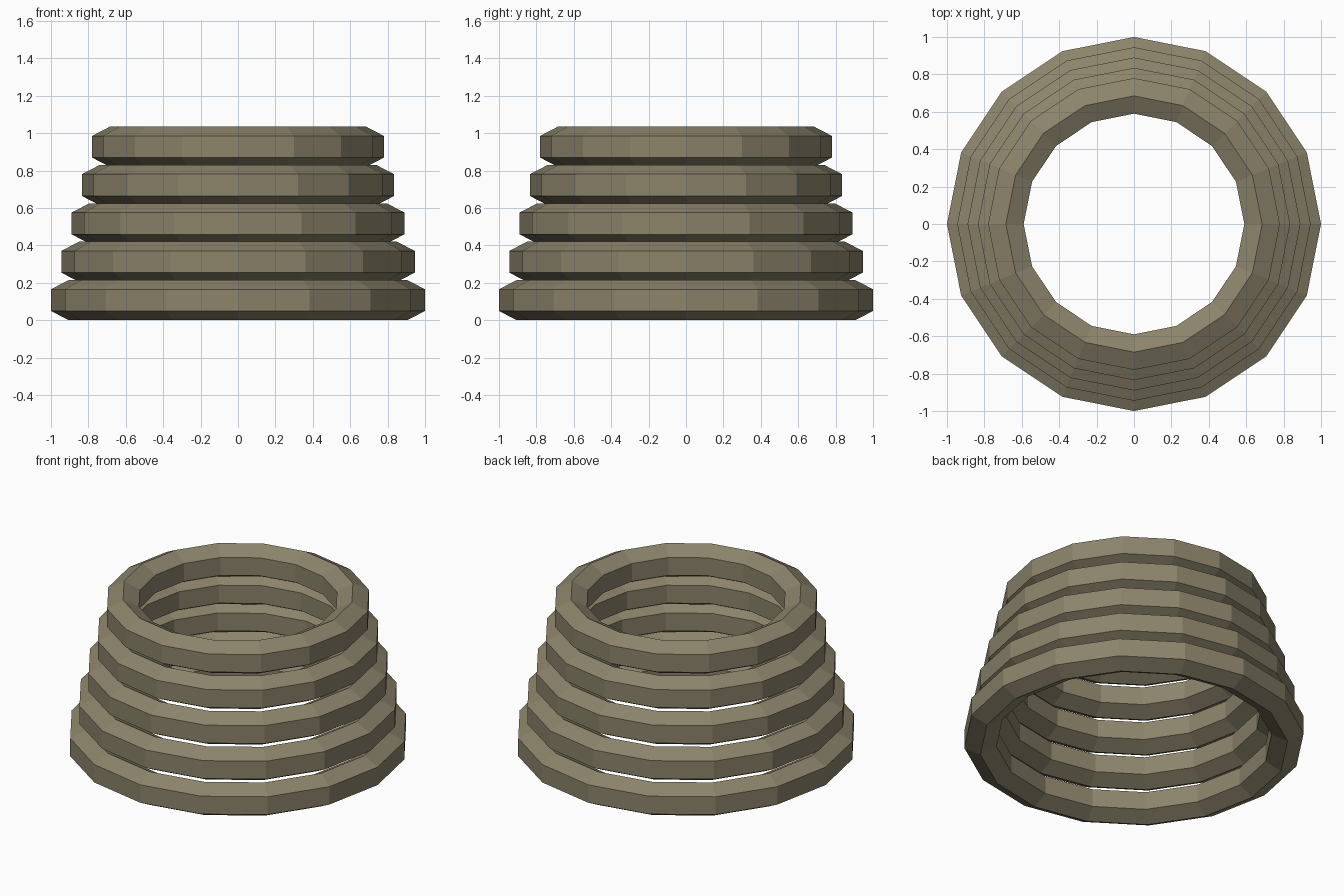
import bpy
import bmesh
from math import cos, sin, tau

cube = bpy.data.objects.get("Cube")
if cube:
    bpy.data.objects.remove(cube)

# Single drab stone-brown colour
drab = bpy.data.materials.new("drab_brown")
drab.use_nodes = True
COLOUR = (0.26, 0.23, 0.147, 1)
drab.diffuse_color = COLOUR
bsdf = next(n for n in drab.node_tree.nodes if n.type == 'BSDF_PRINCIPLED')
bsdf.inputs["Base Color"].default_value = COLOUR

SEGMENTS = 16
HEIGHT = 0.215     # full height of one ring
HALF_SIDE = 0.058  # half height of the upright inner and outer walls
HALF_WIDTH = 0.095


def make_ring(name, outer, z):
    """Sweep a six-sided, point-up profile around the vertical axis."""
    mid = outer - HALF_WIDTH
    top = HEIGHT / 2
    profile = [(outer, -HALF_SIDE), (outer, HALF_SIDE), (mid, top),
               (mid - HALF_WIDTH, HALF_SIDE), (mid - HALF_WIDTH, -HALF_SIDE),
               (mid, -top)]
    bm = bmesh.new()
    loops = []
    for i in range(SEGMENTS):
        a = tau * i / SEGMENTS
        loops.append([bm.verts.new((r * cos(a), r * sin(a), h)) for r, h in profile])
    for i in range(SEGMENTS):
        near, far = loops[i], loops[(i + 1) % SEGMENTS]
        for j in range(len(profile)):
            k = (j + 1) % len(profile)
            bm.faces.new((near[j], far[j], far[k], near[k]))
    bmesh.ops.recalc_face_normals(bm, faces=bm.faces)
    mesh = bpy.data.meshes.new(name)
    bm.to_mesh(mesh)
    bm.free()
    mesh.materials.append(drab)
    ring = bpy.data.objects.new(name, mesh)
    ring.location.z = z
    bpy.context.collection.objects.link(ring)


# Five stacked rings, each a little narrower than the one below
for n in range(5):
    make_ring(f"ring_{n + 1}", 1 - 0.055 * n, HEIGHT / 2 + 0.205 * n)
